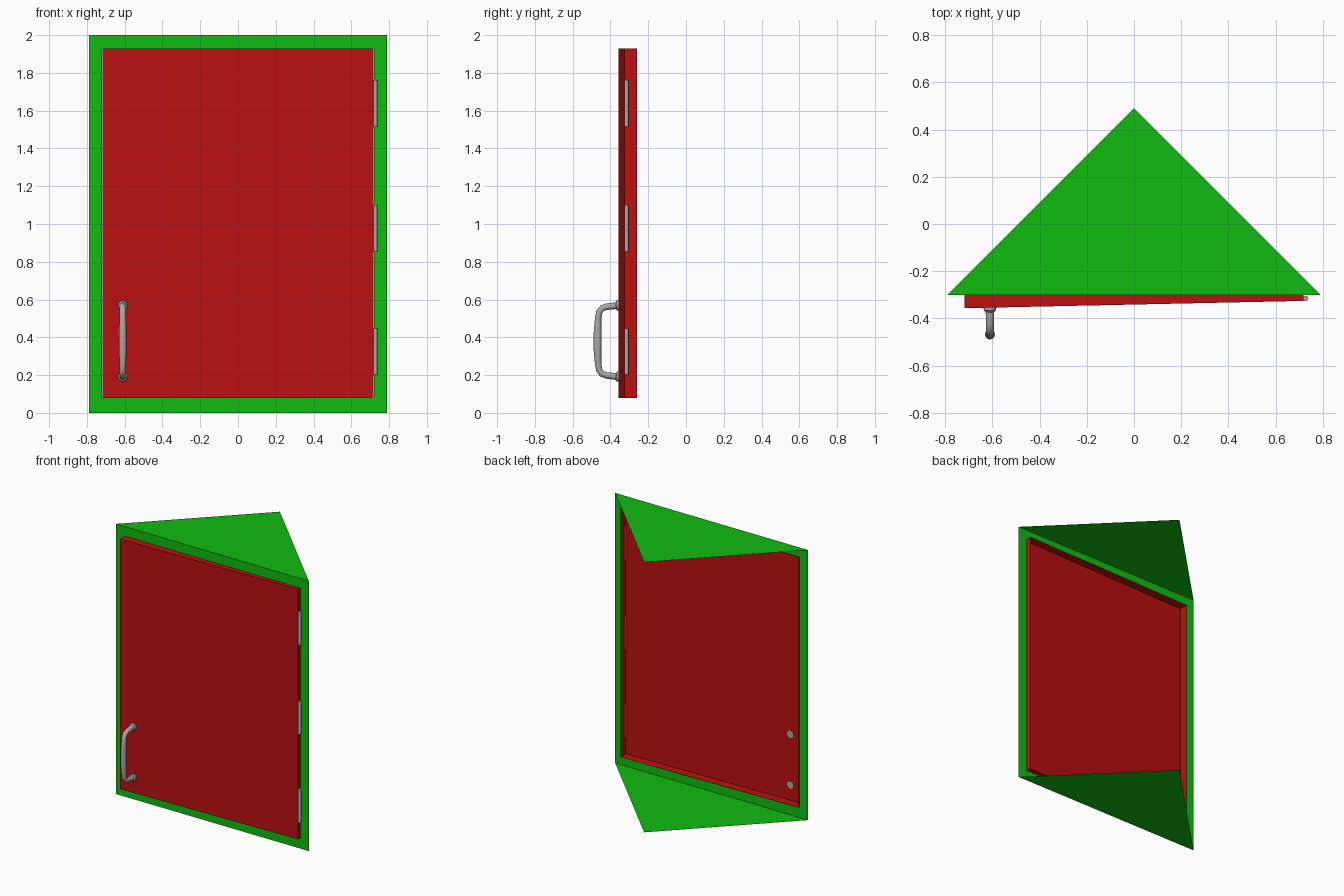
import bpy, bmesh, math
from mathutils import Vector

cube = bpy.data.objects.get("Cube")
if cube:
    bpy.data.objects.remove(cube, do_unlink=True)


def material(name, rgb):
    m = bpy.data.materials.new(name)
    m.use_nodes = True
    color = (*rgb, 1)
    m.diffuse_color = color
    m.node_tree.nodes["Principled BSDF"].inputs["Base Color"].default_value = color
    return m


green = material("cabinet green", (0.005, 0.5, 0.005))
red = material("door red", (0.5, 0.005, 0.005))
steel = material("steel grey", (0.4, 0.4, 0.4))


def add_object(name, bm, mat):
    mesh = bpy.data.meshes.new(name)
    bm.to_mesh(mesh)
    bm.free()
    mesh.materials.append(mat)
    obj = bpy.data.objects.new(name, mesh)
    bpy.context.collection.objects.link(obj)
    return obj


def smooth(obj):
    bpy.ops.object.select_all(action="DESELECT")
    obj.select_set(True)
    bpy.context.view_layer.objects.active = obj
    bpy.ops.object.shade_smooth_by_angle(angle=math.radians(40))


HALF, HEIGHT, FRONT, BACK = 0.79, 2.0, -0.30, 0.49
OPEN_X, OPEN_LOW, OPEN_HIGH = 0.721, 0.078, 1.929

# Triangular sheets closing the top and the bottom
for name, z in (("bottom_panel", 0), ("top_panel", HEIGHT)):
    bm = bmesh.new()
    corners = [(-HALF, FRONT, z), (HALF, FRONT, z), (0, BACK, z)]
    face = bm.faces.new([bm.verts.new(c) for c in corners])
    if z == 0:
        face.normal_flip()
    add_object(name, bm, green)


def rectangle(bm, half, low, high, y):
    return [bm.verts.new(c) for c in
            ((-half, y, low), (half, y, low), (half, y, high), (-half, y, high))]


# Flat front frame around the door opening
bm = bmesh.new()
outer = rectangle(bm, HALF, 0, HEIGHT, FRONT)
inner = rectangle(bm, OPEN_X, OPEN_LOW, OPEN_HIGH, FRONT)
for i in range(4):
    j = (i + 1) % 4
    bm.faces.new((outer[i], outer[j], inner[j], inner[i]))
add_object("front_frame", bm, green)

# Door: shallow tray open at the back, standing slightly ajar
bm = bmesh.new()
front = rectangle(bm, 0.718, OPEN_LOW, OPEN_HIGH, -0.341)
back = rectangle(bm, 0.718, OPEN_LOW, OPEN_HIGH, -0.276)
bm.faces.new(front)
for i in range(4):
    j = (i + 1) % 4
    bm.faces.new((front[j], front[i], back[i], back[j]))
for v in bm.verts:
    v.co.y += 0.0215 * v.co.x
add_object("door", bm, red)

# Hinge barrels
for name, z in (("lower_hinge", 0.325), ("middle_hinge", 0.978), ("upper_hinge", 1.64)):
    bm = bmesh.new()
    bmesh.ops.create_cone(bm, cap_ends=True, segments=16, radius1=0.011,
                          radius2=0.011, depth=0.245)
    bmesh.ops.translate(bm, verts=bm.verts, vec=(0.727, -0.315, z))
    smooth(add_object(name, bm, steel))

# Handle: half path as (y, height above middle, radius), mirrored about its middle
half = [(-0.35, 0.188, 0.027), (-0.366, 0.188, 0.026), (-0.372, 0.187, 0.018),
        (-0.42, 0.182, 0.017), (-0.445, 0.173, 0.017), (-0.459, 0.155, 0.017),
        (-0.465, 0.12, 0.017), (-0.467, 0.08, 0.019), (-0.468, 0.04, 0.021)]
path = half + [(y, -h, r) for y, h, r in reversed(half)]
centres = [Vector((-0.61, y, 0.38 + h)) for y, h, r in path]
SIDES = 16
bm = bmesh.new()
rings = []
for i, (y, h, r) in enumerate(path):
    along = centres[min(i + 1, len(path) - 1)] - centres[max(i - 1, 0)]
    side = Vector((1, 0, 0))
    up = along.normalized().cross(side)
    rings.append([bm.verts.new(centres[i] + r * (side * math.cos(a) + up * math.sin(a)))
                  for a in (math.tau * k / SIDES for k in range(SIDES))])
for a, b in zip(rings, rings[1:]):
    for k in range(SIDES):
        n = (k + 1) % SIDES
        bm.faces.new((a[k], a[n], b[n], b[k]))
bm.faces.new(rings[0])
bm.faces.new(rings[-1])
bmesh.ops.recalc_face_normals(bm, faces=bm.faces)
smooth(add_object("door_handle", bm, steel))
